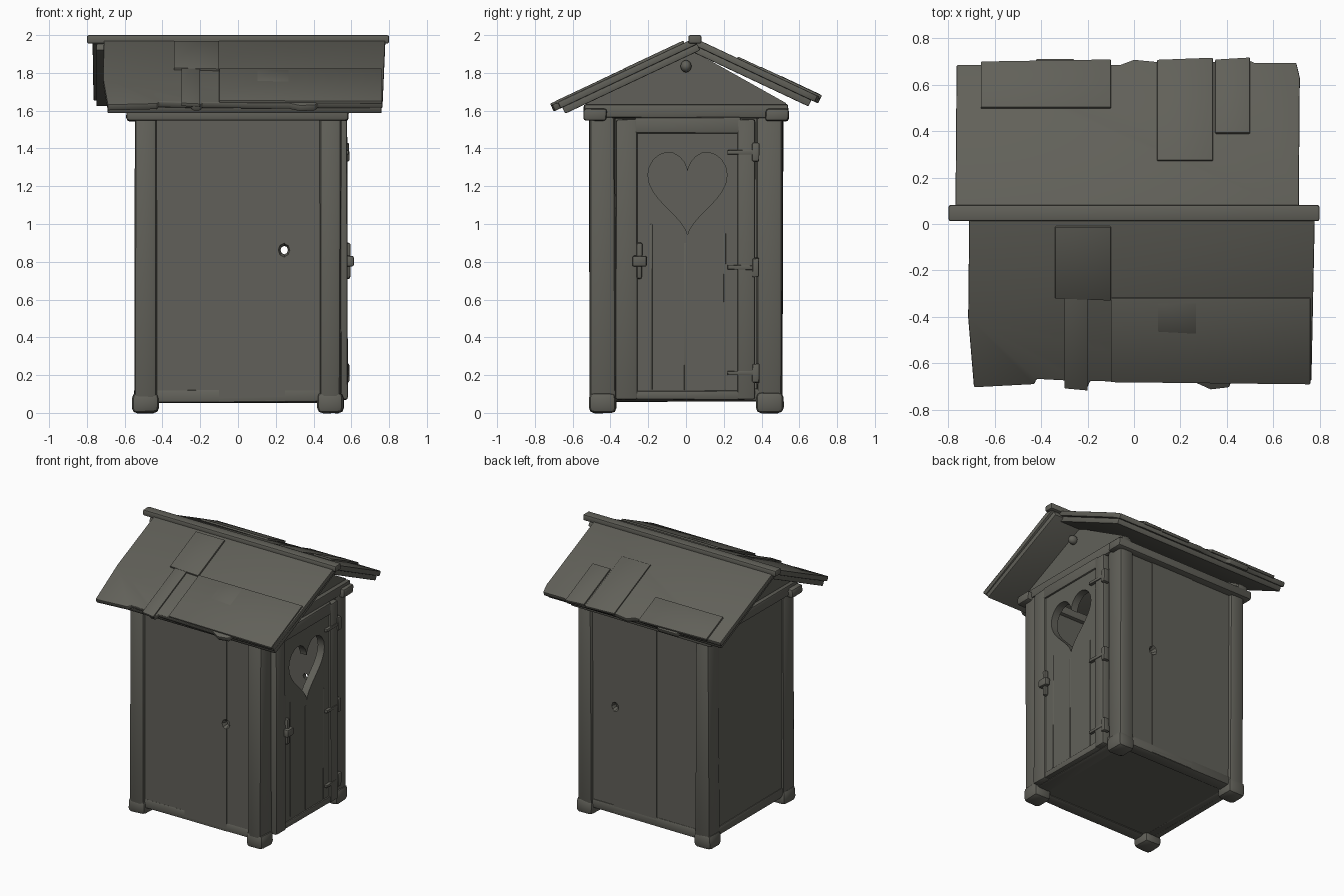
import bpy, bmesh, math, random
from mathutils import Vector

random.seed(4)
if "Cube" in bpy.data.objects:
    bpy.data.objects.remove(bpy.data.objects["Cube"])

wood = bpy.data.materials.new("weathered_wood")
wood.use_nodes = True
COLOUR = (0.12, 0.118, 0.1, 1)
wood.diffuse_color = COLOUR
bsdf = wood.node_tree.nodes["Principled BSDF"]
bsdf.inputs["Base Color"].default_value = COLOUR
bsdf.inputs["Roughness"].default_value = 0.9


def finish(name, bm, bevel=0.0, jitter=0.0):
    for v in bm.verts:
        v.co += Vector([random.uniform(-jitter, jitter) for _ in range(3)])
    bmesh.ops.recalc_face_normals(bm, faces=bm.faces)
    if bevel:
        sharp = [e for e in bm.edges if e.calc_face_angle(0) > 0.6]
        bmesh.ops.bevel(bm, geom=sharp, offset=bevel, segments=2, profile=0.5,
                        affect='EDGES', clamp_overlap=True)
    mesh = bpy.data.meshes.new(name)
    bm.to_mesh(mesh)
    bm.free()
    mesh.materials.append(wood)
    ob = bpy.data.objects.new(name, mesh)
    bpy.context.collection.objects.link(ob)
    smooth(ob)
    return ob


def smooth(ob):
    bpy.ops.object.select_all(action='DESELECT')
    ob.select_set(True)
    bpy.context.view_layer.objects.active = ob
    bpy.ops.object.shade_smooth_by_angle(angle=math.radians(35))


def prism(name, outline, along, bevel=0.0, jitter=0.0):
    """Extrude a closed outline of 3D points along a vector."""
    bm = bmesh.new()
    face = bm.faces.new([bm.verts.new(p) for p in outline])
    geom = bmesh.ops.extrude_face_region(bm, geom=[face])["geom"]
    moved = [g for g in geom if isinstance(g, bmesh.types.BMVert)]
    bmesh.ops.translate(bm, verts=moved, vec=Vector(along))
    return finish(name, bm, bevel, jitter)


def box(name, x, y, z, bevel=0.008, jitter=0.003):
    base = [(x[0], y[0], z[0]), (x[1], y[0], z[0]), (x[1], y[1], z[0]), (x[0], y[1], z[0])]
    return prism(name, base, (0, 0, z[1] - z[0]), bevel, jitter)


def cut(ob, cutter):
    mod = ob.modifiers.new("cut", 'BOOLEAN')
    mod.operation = 'DIFFERENCE'
    mod.solver = 'EXACT'
    mod.object = cutter
    bpy.context.view_layer.update()
    graph = bpy.context.evaluated_depsgraph_get()
    mesh = bpy.data.meshes.new_from_object(ob.evaluated_get(graph))
    ob.modifiers.clear()
    ob.data = mesh
    bpy.data.objects.remove(cutter)
    smooth(ob)


# Floor, sills, corner posts and feet
box("floor", (-0.5, 0.5), (-0.47, 0.47), (0.065, 0.1), 0)
for sx, side in ((-1, "right"), (1, "left")):
    box(side + "_sill", sorted((sx * 0.44, sx * 0.54)), (-0.42, 0.42), (0.06, 0.13), 0.015)
    for sy, end in ((-1, "front"), (1, "back")):
        tag = f"{end}_{side}_"
        box(tag + "post", sorted((sx * 0.43, sx * 0.545)), sorted((sy * 0.375, sy * 0.512)),
            (0.05, 1.58), 0.022, 0.005)
        box(tag + "foot", sorted((sx * 0.42, sx * 0.56)), sorted((sy * 0.37, sy * 0.515)),
            (0, 0.11), 0.03, 0.004)

# Long walls: stepped planks, each with a knot hole
seams = [(-0.46, -0.1, 0.0), (-0.1, 0.25, 0.006), (0.25, 0.46, 0.001)]
for sy, end in ((-1, "front"), (1, "back")):
    outline = [(x, sy * (0.488 + d), 0.06) for a, b, d in seams for x in (a, b)]
    outline += [(0.46, sy * 0.45, 0.06), (-0.46, sy * 0.45, 0.06)]
    wall = prism(end + "_wall", outline, (0, 0, 1.53))
    ring = lambda r, y: [(0.245 + r * math.cos(i * math.pi / 4), y,
                          0.862 + 1.15 * r * math.sin(i * math.pi / 4)) for i in range(8)]
    bm = bmesh.new()
    loops = [[bm.verts.new(p) for p in ring(r, sy * y)]
             for r, y in ((0.019, 0.42), (0.02, 0.47), (0.045, 0.52))]
    for a, b in zip(loops, loops[1:]):
        for i in range(8):
            bm.faces.new((a[i], a[i - 1], b[i - 1], b[i]))
    bm.faces.new(loops[0])
    bm.faces.new(loops[-1])
    cut(wall, finish("knot_cutter", bm))
    # Bottom batten and wall plate under the eave
    box(end + "_bottom_rail", (-0.44, 0.44), sorted((sy * 0.4, sy * 0.494)), (0.055, 0.125), 0.014)
    box(end + "_wall_plate", (-0.59, 0.585), sorted((sy * 0.42, sy * 0.545)), (1.545, 1.61), 0.015)

# Plain end wall
box("right_wall", (-0.53, -0.49), (-0.42, 0.42), (0.06, 1.6), 0)

# Gables with tie beams
for sx, side in ((-1, "right"), (1, "left")):
    tri = [(sx * 0.49, y, z) for y, z in ((-0.53, 1.58), (0.53, 1.58), (0.53, 1.64), (0.03, 1.92), (-0.53, 1.64))]
    prism(side + "_gable", tri, (sx * 0.035, 0, 0))
    box(side + "_tie_beam", sorted((sx * 0.47, sx * 0.555)), (-0.54, 0.54), (1.56, 1.635), 0.012)

# Door frame
box("frame_front_board", (0.48, 0.58), (-0.372, -0.255), (0.07, 1.555), 0.012)
box("frame_back_board", (0.48, 0.58), (0.275, 0.365), (0.07, 1.555), 0.012)
box("frame_header", (0.48, 0.575), (-0.27, 0.29), (1.478, 1.565), 0.01)
box("threshold", (0.46, 0.575), (-0.27, 0.29), (0.07, 0.115), 0.01)

# Door leaf with heart-shaped opening
door = box("door", (0.51, 0.565), (-0.258, 0.278), (0.1, 1.485), 0, 0)
heart = []
for i in range(40):
    t = 2 * math.pi * i / 40
    lobe = 13 * math.cos(t) - 5 * math.cos(2 * t) - 2 * math.cos(3 * t) - math.cos(4 * t)
    heart.append((0.45, 0.008 + 0.0131 * 16 * math.sin(t) ** 3, 1.198 + 0.0152 * lobe))
cut(door, prism("heart_cutter", heart, (0.2, 0, 0)))
for y, z in ((-0.01, (0.12, 0.9)), (0.2, (0.12, 0.95)), (-0.19, (0.12, 1.0))):
    box("door_plank_ridge", (0.56, 0.568), (y, y + 0.012), z, 0.003, 0.002)

# Turning latch and hinges
box("latch_bar", (0.57, 0.612), (-0.285, -0.205), (0.775, 0.83), 0.01)
box("latch_post", (0.56, 0.597), (-0.262, -0.232), (0.71, 0.9), 0.01)
for z in (1.38, 0.77, 0.21):
    box("hinge", (0.54, 0.588), (0.35, 0.388), (z - 0.05, z + 0.05), 0.008)
    box("hinge_strap", (0.56, 0.585), (0.22, 0.365), (z - 0.012, z + 0.012), 0.004)

# Peg in the gable
peg = bmesh.new()
bmesh.ops.create_icosphere(peg, subdivisions=2, radius=0.03)
for v in peg.verts:
    v.co = Vector((0.54 + v.co.x * 1.3, v.co.y, 1.835 + v.co.z * 1.1))
finish("gable_peg", peg)


# Roof: every slope has a ragged board layer over a thinner under layer
RIDGE = Vector((0, 0.045, 1.985))


def slope_point(sy, x, run, lift=0.0):
    down = Vector((0, sy * 0.905, -0.425)).normalized()
    up = Vector((0, sy * 0.425, 0.905)).normalized()
    return RIDGE + Vector((x, 0, 0)) + down * run + up * lift


def slab(name, sy, outline, lift, thick, bevel=0.006):
    up = slope_point(sy, 0, 0, -thick) - slope_point(sy, 0, 0)
    return prism(name, [slope_point(sy, x, r, lift) for x, r in outline], up, bevel)


eaves = {
    -1: ((-0.71, 0), (-0.715, 0.5), (-0.69, 0.83), (-0.43, 0.815), (-0.42, 0.79), (-0.25, 0.8),
         (-0.24, 0.83), (-0.2, 0.83), (-0.19, 0.8), (0.27, 0.81), (0.33, 0.84), (0.41, 0.83),
         (0.42, 0.8), (0.765, 0.8), (0.78, 0)),
    1: ((-0.77, 0), (-0.765, 0.71), (-0.68, 0.71), (-0.43, 0.715), (-0.42, 0.74), (-0.26, 0.74),
        (-0.25, 0.715), (-0.06, 0.71), (0, 0.735), (0.14, 0.72), (0.5, 0.73), (0.52, 0.72),
        (0.7, 0.72), (0.715, 0.65), (0.71, 0)),
}
patches = {
    -1: ((-0.1, 0.76, 0.4, 0.8), (-0.34, -0.1, 0.06, 0.4), (-0.3, -0.2, 0.3, 0.83), (0.1, 0.27, 0.42, 0.56)),
    1: ((-0.66, -0.1, 0.5, 0.72), (0.1, 0.34, 0.25, 0.73), (0.35, 0.5, 0.38, 0.73)),
}
for sy, end in ((-1, "front"), (1, "back")):
    slab(end + "_roof_boards", sy, eaves[sy], 0, 0.036)
    lo, hi = eaves[sy][0][0], eaves[sy][-1][0]
    reach = 0.79 if sy < 0 else 0.7
    slab(end + "_roof_underlayer", sy,
         [(lo + 0.02, 0), (lo + 0.02, reach), (hi - 0.02, reach), (hi - 0.02, 0)], -0.034, 0.038)
    for a, b, top, bottom in patches[sy]:
        lift = random.uniform(0.008, 0.014)
        slab(end + "_shingle", sy, [(a, top), (a, bottom), (b, bottom + 0.01), (b, top)], lift, 0.02, 0.004)

# Ridge beam
box("ridge_beam", (-0.8, 0.8), (0.012, 0.082), (1.955, 2.0), 0.01, 0.0)
